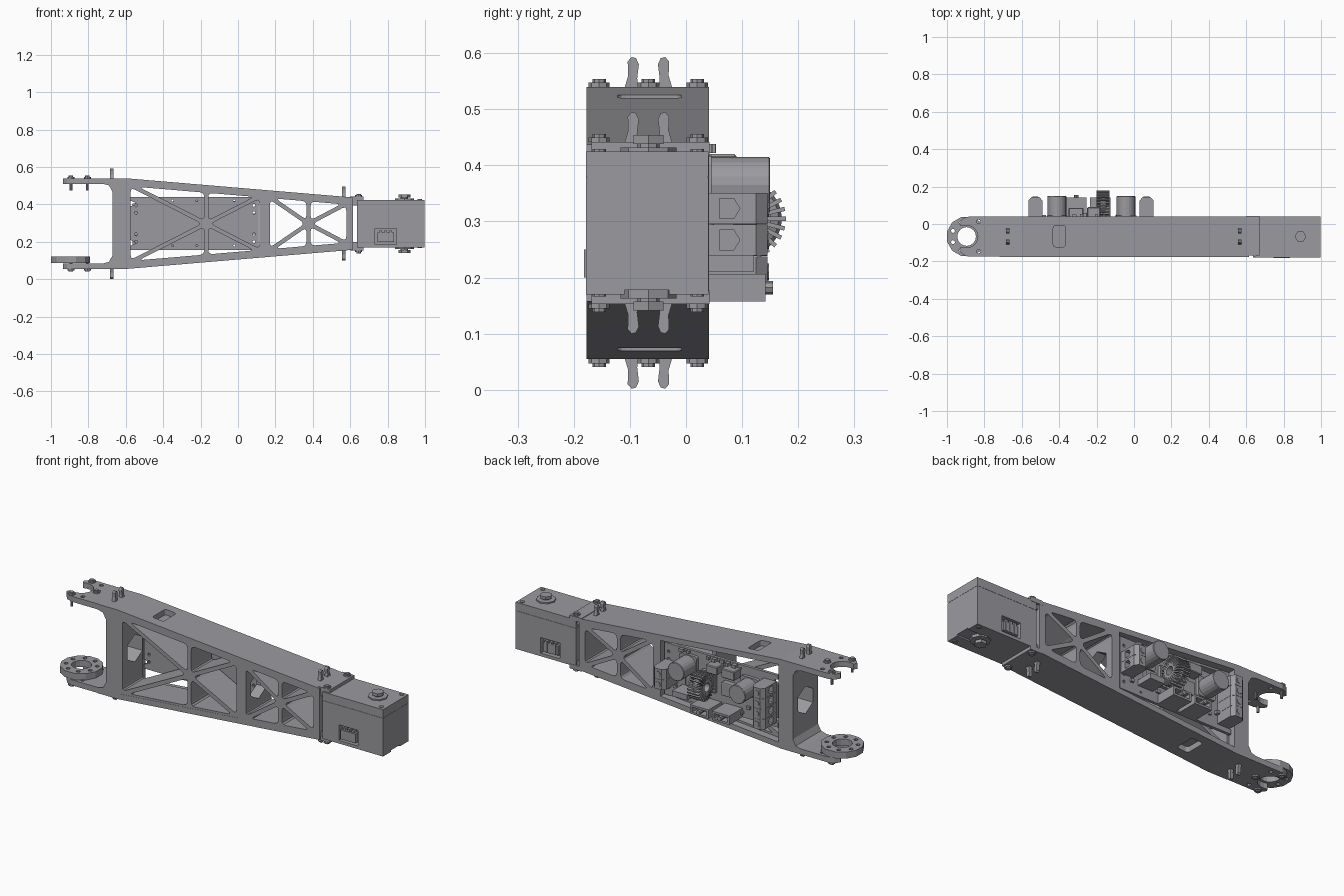
import bpy, bmesh, math, random
from mathutils import Vector, Matrix

if "Cube" in bpy.data.objects:
    bpy.data.objects.remove(bpy.data.objects["Cube"])

MID = 0.2975                     # height of the arm's mirror plane
YC = -0.067                      # centre line of the arm in y
AX = {'X': lambda u, v, t: (t, u, v), 'Y': lambda u, v, t: (u, t, v), 'Z': lambda u, v, t: (u, v, t)}
GREY = bpy.data.materials.new('dark_grey')
GREY.diffuse_color = (.325, .325, .35, 1)
GREY.use_nodes = True
GREY.node_tree.nodes["Principled BSDF"].inputs["Base Color"].default_value = GREY.diffuse_color


def add(name, bm):
    bmesh.ops.recalc_face_normals(bm, faces=bm.faces)
    me = bpy.data.meshes.new(name)
    bm.to_mesh(me)
    bm.free()
    me.materials.append(GREY)
    ob = bpy.data.objects.new(name, me)
    bpy.context.collection.objects.link(ob)
    return ob


def prism(name, loops, lo, hi, axis):
    """Extrude an outline (first loop) with holes (other loops) along an axis."""
    bm = bmesh.new()
    edges = []
    for loop in loops:
        vs = [bm.verts.new(AX[axis](u, v, lo)) for u, v in loop]
        edges += [bm.edges.new((vs[i - 1], vs[i])) for i in range(len(vs))]
    n = Vector(AX[axis](0, 0, 1))
    bmesh.ops.triangle_fill(bm, edges=edges, use_beauty=True, normal=n)
    res = bmesh.ops.extrude_face_region(bm, geom=bm.faces[:])
    bmesh.ops.translate(bm, vec=n * (hi - lo), verts=[g for g in res['geom'] if isinstance(g, bmesh.types.BMVert)])
    return add(name, bm)


def ngon(cu, cv, r, n, start=0.0):
    return [(cu + r * math.cos(start + math.tau * i / n), cv + r * math.sin(start + math.tau * i / n)) for i in range(n)]


def rect(a, b, c, d):
    return [(a, c), (b, c), (b, d), (a, d)]


def box(name, x0, x1, y0, y1, z0, z1, bevel=0):
    ob = prism(name, [rect(x0, x1, y0, y1)], z0, z1, 'Z')
    if bevel:
        m = ob.modifiers.new('bevel', 'BEVEL')
        m.width, m.segments = bevel, 1
    return ob


def rounded(pts, r):
    out = []
    for i, p in enumerate(pts):
        p, a, b = Vector(p), Vector(pts[i - 1]), Vector(pts[(i + 1) % len(pts)])
        s = p + (a - p).normalized() * min(r, (a - p).length * .35)
        e = p + (b - p).normalized() * min(r, (b - p).length * .35)
        out += [tuple(s * (1 - t) ** 2 + p * 2 * t * (1 - t) + e * t * t) for t in (0, .33, .67, 1)]
    return out


def inset_triangle(a, b, c, d):
    a, b, c = Vector(a), Vector(b), Vector(c)
    la, lb, lc = (b - c).length, (a - c).length, (a - b).length
    centre = (a * la + b * lb + c * lc) / (la + lb + lc)
    r = abs((b - a).cross(c - a)) / (la + lb + lc)
    return rounded([centre + (p - centre) * (r - d) / r for p in (a, b, c)], .025)


def cut(ob, cutter):
    m = ob.modifiers.new('cut', 'BOOLEAN')
    m.object, m.operation, m.solver = cutter, 'DIFFERENCE', 'EXACT'
    bpy.context.view_layer.objects.active = ob
    bpy.ops.object.modifier_apply(modifier=m.name)
    bpy.data.objects.remove(cutter)


def flip(z):
    return 2 * MID - z


def screw(name, x, y, z, up, length=.065):
    """Screw whose head sits on the surface at z; up is +1 or -1."""
    prism(name + '_head', [ngon(x, y, .019, 8)], *sorted((z, z + up * .008)), 'Z')
    prism(name + '_cap', [ngon(x, y, .012, 8)], *sorted((z, z + up * .014)), 'Z')
    prism(name + '_shaft', [ngon(x, y, .007, 8)], *sorted((z, z - up * length)), 'Z')


# Tapered frame with truss openings
def top(x):
    return .54 - .0844 * (x + .6)


def panel(x0, x1):
    return [(x0, top(x0) - .03), (x1, top(x1) - .03), (x1, flip(top(x1) - .03)), (x0, flip(top(x0) - .03))]


def truss(x0, x1, cx):
    a, b, c, d = panel(x0, x1)
    t, m, o = (cx, top(cx) - .03), (cx, flip(top(cx) - .03)), (cx, MID)
    return [inset_triangle(*tri, .011) for tri in ((a, t, o), (t, b, o), (b, c, o), (c, m, o), (m, d, o), (d, a, o))]


half = [(.615, top(.615)), (-.6, .54), (-.72, .54), (-.72, .51), (-.69, .502), (-.672, .47)]
outline = half + [(x, flip(z)) for x, z in reversed(half)]
frame = prism('frame', [outline, panel(-.585, .125)] + truss(.16, .59, .377), -.177, .041, 'Y')
web = prism('truss_web', [panel(-.585, .125)] + truss(-.585, .125, -.17), -.176, 0, 'Y')
# Hexagonal wall holes and plate slots
for part in (frame, web):
    for x0, x1 in ((-.72, -.55), (.1, .18)):
        cut(part, prism('hole_cutter', [ngon(YC, MID, .075, 6, math.pi / 6)], x0, x1, 'X'))
for z0, z1 in ((.485, .6), (0, .11)):
    cut(frame, prism('slot_cutter', [rounded(rect(-.432, -.365, -.122, -.008), .015)], z0, z1, 'Z'))

# Fork plates at the left end, screws and snap pegs on both faces
upper = [(-.69, .041), (-.88, .041), (-.915, .028), (-.935, .005), (-.925, -.012)]
arc = [(-.895 + .06 * math.cos(a), YC + .06 * math.sin(a)) for a in [math.radians(100 - 20 * i) for i in range(11)]]
fork = upper + arc + [(x, 2 * YC - y) for x, y in reversed(upper)]
holes = [ngon(-.832, YC + s * .08, .011, 8) for s in (1, -1)]
for side, up in (('top', 1), ('bottom', -1)):
    def Z(z):
        return z if up > 0 else flip(z)
    prism(side + '_fork', [fork] + holes, *sorted((Z(.51), Z(.54))), 'Z')
    for x, y in ((-.893, .02), (-.893, -.155), (-.805, YC)):
        screw(side + '_fork_screw', x, y, Z(.54), up)
    for x, base in ((-.675, .54), (.565, .442)):
        for s in (1, -1):
            prof = [(.015, -.03), (.041, -.03), (.042, 0), (.036, .02), (.037, .045), (.03, .053), (.022, .051), (.017, .04), (.02, .015)]
            prism(side + '_peg', [[(YC + s * y, Z(base + z)) for y, z in prof]], x - .009, x + .009, 'X')
    # Servo mounting tabs
    box(side + '_servo_tab', .60, .672, -.168, .042, *sorted((Z(.418), Z(.442))))
    box(side + '_servo_lip', .60, .65, -.165, .03, *sorted((Z(.395), Z(.42))))
    for y in (.02, -.155):
        screw(side + '_servo_screw', .645, y, Z(.442), up, .05)
        prism(side + '_servo_corner_screw', [ngon(.972, y, .012, 8)], *sorted((Z(.42), Z(.429))), 'Z')
    # Servo output boss
    prism(side + '_boss_flange', [ngon(.89, YC, .05, 8)], *sorted((Z(.41), Z(.432))), 'Z')
    prism(side + '_boss_neck', [ngon(.89, YC, .02, 8)], *sorted((Z(.42), Z(.445))), 'Z')
    prism(side + '_boss', [ngon(.89, YC, .031, 6)], *sorted((Z(.438), Z(.454))), 'Z')

# Bearing ring with bolt holes
bolts = [ngon(x, y, .011, 8) for x, y in ngon(-.895, YC, .079, 8, math.pi / 8)]
prism('bearing_ring', [ngon(-.895, YC, .108, 12, math.pi / 12), ngon(-.895, YC, .05, 16)] + bolts, .087, .122, 'Z')

# Servo housing: body, cap and connector pockets
body = box('servo_body', .635, .998, -.178, .04, .17, .378)
box('servo_cap', .635, .998, -.178, .04, .379, .425)
box('servo_seam', .637, .996, -.176, .038, .37, .39)
for y0, y1, pin in ((-.2, -.145, -.165), (.01, .06, .028)):
    cut(body, box('pocket_cutter', .732, .848, y0, y1, .187, .272))
    box('servo_socket', .745, .835, pin - .017, pin + .009, .2, .25)
    for i in range(3):
        box('servo_socket_pin', .757 + i * .026, .771 + i * .026, pin - .012, pin + .012, .2, .262)
cut(body, box('foot_cutter', .9, 1.1, -.11, -.03, .1, .178))

# Circuit board
pcb_holes = [ngon(x, z, .008, 8) for x in (-.545, .085) for z in (.2, .24, .355, .395)]
pcb_holes += [ngon(x, z, .006, 6) for x in (-.35, -.22, -.02) for z in (.18, .42)]
prism('circuit_board', [[(-.575, .157), (.11, .157), (.11, .44), (-.575, .44), (-.575, .42), (-.55, .41),
                         (-.55, .4), (-.575, .39), (-.575, .21), (-.55, .2), (-.55, .19), (-.575, .18)]] + pcb_holes,
      .012, .028, 'Y')

# Capacitors
for x, z in ((-.412, .34), (-.043, .365)):
    prism('capacitor_base', [rounded(rect(x - .053, x + .053, z - .053, z + .053), .015)], .026, .045, 'Y')
    can = prism('capacitor', [ngon(x, z, .05, 20)], .04, .15, 'Y')
    can.modifiers.new('bevel', 'BEVEL').width = .004
    can.modifiers['bevel'].limit_method = 'ANGLE'

# Terminal blocks facing both ends of the board
for x, s, zs in ((.105, 1, (.267, .323)), (-.565, -1, (.21, .266, .322, .378))):
    for z in zs:
        prof = [(0, .026), (0, .125), (-.018, .145), (-.058, .145), (-.075, .125), (-.075, .026)]
        blk = prism('terminal_block', [[(x + s * u, y) for u, y in prof]], z - .0275, z + .0275, 'Z')
        hood = [(.06, z - .018), (.085, z - .018), (.096, z), (.085, z + .018), (.06, z + .018)]
        cut(blk, prism('terminal_cutter', [hood], *sorted((x - s * .03, x + s * .02)), 'X'))
        prism('terminal_screw', [ngon(x - s * .038, z, .015, 8)], .14, .148, 'Y')

# Wound toroid standing on the board
bpy.ops.mesh.primitive_torus_add(major_radius=.046, minor_radius=.02, major_segments=24, minor_segments=8,
                                 location=(-.165, .105, .305), rotation=(0, math.pi / 2, 0))
bpy.context.object.name = 'toroid_core'
bpy.context.object.data.materials.append(GREY)
bm = bmesh.new()
for i in range(26):
    rot = Matrix.Rotation(math.tau * i / 26, 4, 'X')
    mat = Matrix.Translation((-.165, .105, .305)) @ rot @ Matrix.Translation((0, .048, 0)) @ Matrix.Diagonal((.07, .05, .0075, 1))
    bmesh.ops.create_cube(bm, size=1, matrix=mat)
add('toroid_windings', bm)
box('toroid_foot', -.205, -.125, .026, .045, .25, .36)

# Sockets along the lower edge and chips
for x0, x1 in ((-.235, -.125), (-.36, -.255)):
    sock = box('edge_socket', x0, x1, .026, .142, .157, .206)
    cut(sock, box('socket_cutter', x0 + .012, x1 - .012, .1, .16, .168, .195))
    prism('socket_plug', [ngon((x0 + x1) / 2, .182, .012, 8)], .09, .155, 'Y')
box('driver_chip', -.33, -.25, .026, .06, .26, .33, .004)
box('relay', -.25, -.18, .026, .09, .375, .42, .004)
box('regulator', -.35, -.27, .026, .085, .37, .42, .004)
box('small_socket', -.09, .0, .026, .12, .21, .24)
box('power_chip', -.1, -.03, .026, .05, .25, .305, .004)
random.seed(4)
for i in range(14):
    x, z = -.48 + i * .04, random.choice((.185, .235, .43, .22))
    w = random.uniform(.007, .013)
    box('small_component', x - w, x + w, .026, random.uniform(.035, .055), z - .008, z + .008)
